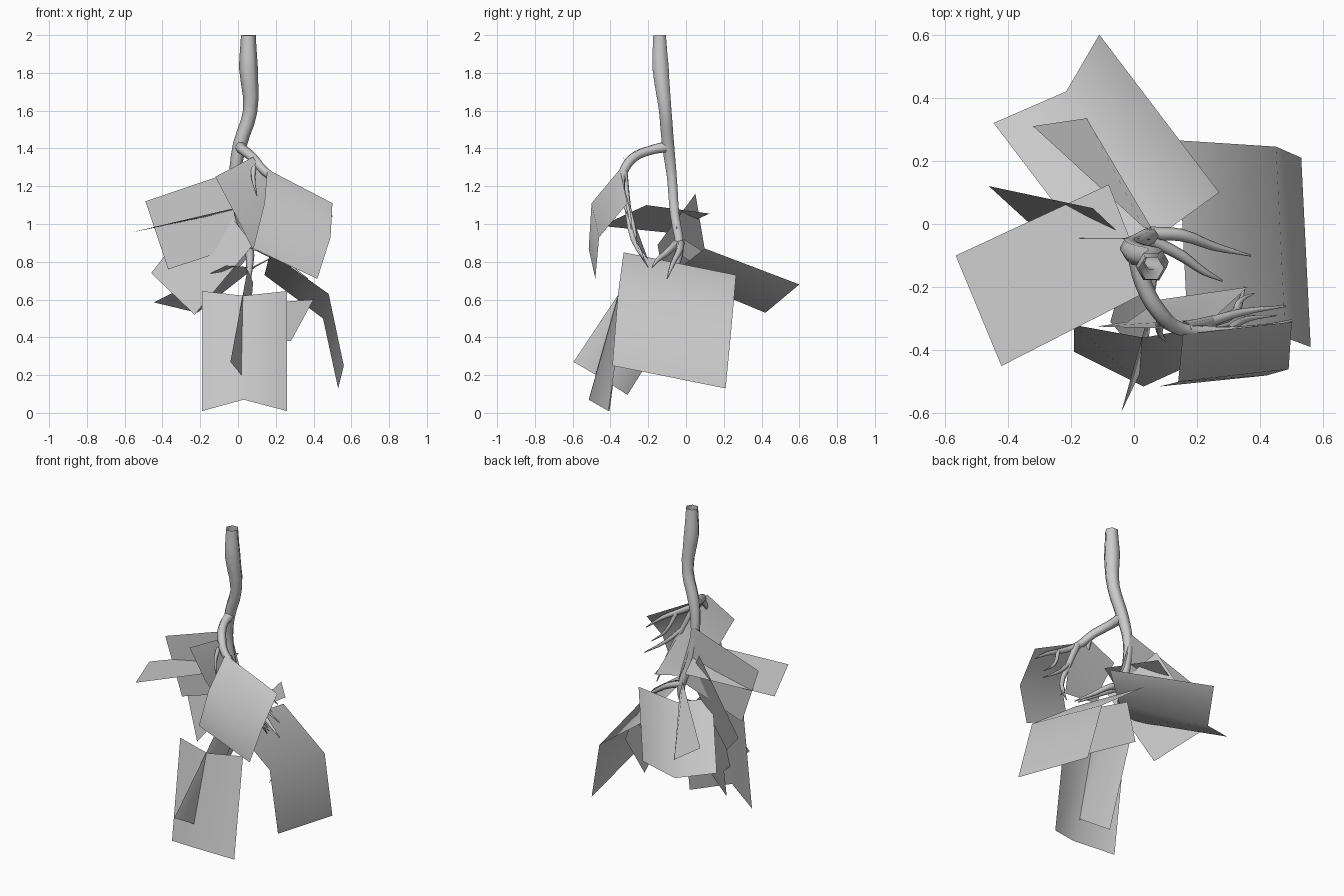
import bpy
from mathutils import Vector


def branch(name, pts):
    """Tapered tube through points (x, y, z, radius)."""
    cu = bpy.data.curves.new(name, 'CURVE')
    cu.dimensions = '3D'
    cu.bevel_depth = 1.0
    cu.bevel_resolution = 1
    cu.resolution_u = 3
    sp = cu.splines.new('BEZIER')
    sp.bezier_points.add(len(pts) - 1)
    for bp, (x, y, z, r) in zip(sp.bezier_points, pts):
        bp.co = (x, y, z)
        bp.radius = r
        bp.handle_left_type = bp.handle_right_type = 'AUTO'
    ob = bpy.data.objects.new(name, cu)
    bpy.context.collection.objects.link(ob)
    return ob


def leaf(name, *rows):
    """Single-sided leaf card: rows of matching points, base to tip."""
    n = len(rows[0])
    verts = [Vector(p) for row in rows for p in row]
    faces = [(i * n + j, i * n + j + 1, (i + 1) * n + j + 1, (i + 1) * n + j)
             for i in range(len(rows) - 1) for j in range(n - 1)]
    me = bpy.data.meshes.new(name)
    me.from_pydata(verts, [], faces)
    me.shade_smooth()
    ob = bpy.data.objects.new(name, me)
    bpy.context.collection.objects.link(ob)
    return ob


# Main stem, hanging down from the cut top
branch("main_stem", [(.055, -.14, 2.0, .039), (.055, -.135, 1.83, .05), (.065, -.11, 1.6, .038),
                     (.01, -.095, 1.42, .037), (-.015, -.075, 1.25, .03), (.01, -.06, 1.05, .028),
                     (.06, -.035, .87, .026), (.06, -.055, .75, .016), (.04, -.07, .58, .003)])

# Side branch at the front, arching over to the right
branch("side_branch", [(.01, -.095, 1.41, .032), (.03, -.19, 1.39, .027), (.08, -.28, 1.35, .026),
                       (.14, -.33, 1.28, .024), (.26, -.34, 1.2, .018), (.4, -.33, 1.12, .012),
                       (.5, -.305, 1.04, .003)])

# Twigs off the side branch
branch("twig_1", [(.09, -.29, 1.34, .018), (.08, -.34, 1.25, .011), (.1, -.37, 1.15, .003)])
branch("twig_2", [(.16, -.33, 1.27, .022), (.24, -.31, 1.1, .018), (.32, -.28, .92, .014),
                  (.35, -.2, .77, .003)])
branch("twig_3", [(.24, -.31, 1.1, .016), (.34, -.28, 1.0, .012), (.48, -.26, .9, .003)])
branch("twig_4", [(.32, -.28, .92, .011), (.34, -.24, .85, .009), (.38, -.22, .8, .002)])
branch("twig_5", [(.3, -.335, 1.18, .014), (.36, -.3, 1.05, .01), (.45, -.29, .97, .002)])

# Low twigs off the main stem
branch("low_twig_1", [(.05, -.03, .9, .022), (.15, -.035, .86, .02), (.25, -.07, .79, .014),
                      (.37, -.1, .71, .003)])
branch("low_twig_2", [(.05, -.05, .9, .02), (.15, -.1, .85, .018), (.22, -.15, .81, .012),
                      (.28, -.18, .77, .003)])

# Front leaves: folded hanging card and the creased narrow one crossing it
leaf("front_leaf", [(-.19, -.32, .645), (.03, -.36, .62), (.26, -.32, .645)],
     [(-.19, -.405, .01), (.03, -.515, .07), (.26, -.41, .01)])
leaf("front_cross_leaf", [(.05, -.27, .76), (.08, -.13, .69), (.015, .0, .59)],
     [(-.04, -.595, .27), (.035, -.44, .18), (-.075, -.31, .095)])

# Right leaves
leaf("right_leaf", [(.17, -.33, .85), (.14, .265, .73)],
     [(.48, -.36, .63), (.45, .245, .5)],
     [(.56, -.39, .25), (.53, .21, .13)])
leaf("right_lower_leaf", [(.4, -.03, .6), (.26, .25, .59)],
     [(.28, -.09, .38), (.157, .2, .38)])
leaf("right_upper_leaf", [(.155, -.35, 1.29), (.5, -.31, 1.11)],
     [(.14, -.5, 1.11), (.49, -.46, .93)],
     [(.08, -.515, .87), (.42, -.48, .71)])
leaf("inner_front_leaf", [(-.12, -.325, 1.25), (.08, -.33, 1.355)],
     [(-.02, -.31, 1.06), (.25, -.3, 1.08)],
     [(.08, -.24, .86), (.36, -.2, .81)])

# Left leaves
leaf("left_flat_leaf", [(-.08, .125, 1.055), (.05, -.21, 1.1)],
     [(-.565, -.1, .955), (-.42, -.45, .99)])
leaf("left_upright_leaf", [(-.02, -.045, 1.28), (.09, -.05, .91)],
     [(-.49, -.045, 1.12), (-.37, -.045, .76)])
leaf("left_lower_leaf", [(-.13, .05, 1.16), (.08, -.15, .89)],
     [(-.46, .12, .74), (-.23, -.09, .52)])

# Back leaves
leaf("back_leaf", [(-.065, -.18, .78), (.09, -.03, .77), (.27, .1, .87)],
     [(-.445, .32, .585), (-.215, .42, .53), (-.11, .6, .68)])
leaf("back_narrow_leaf", [(.03, -.01, .92), (.06, -.02, .83)],
     [(-.32, .31, .71), (-.15, .335, .6)])
